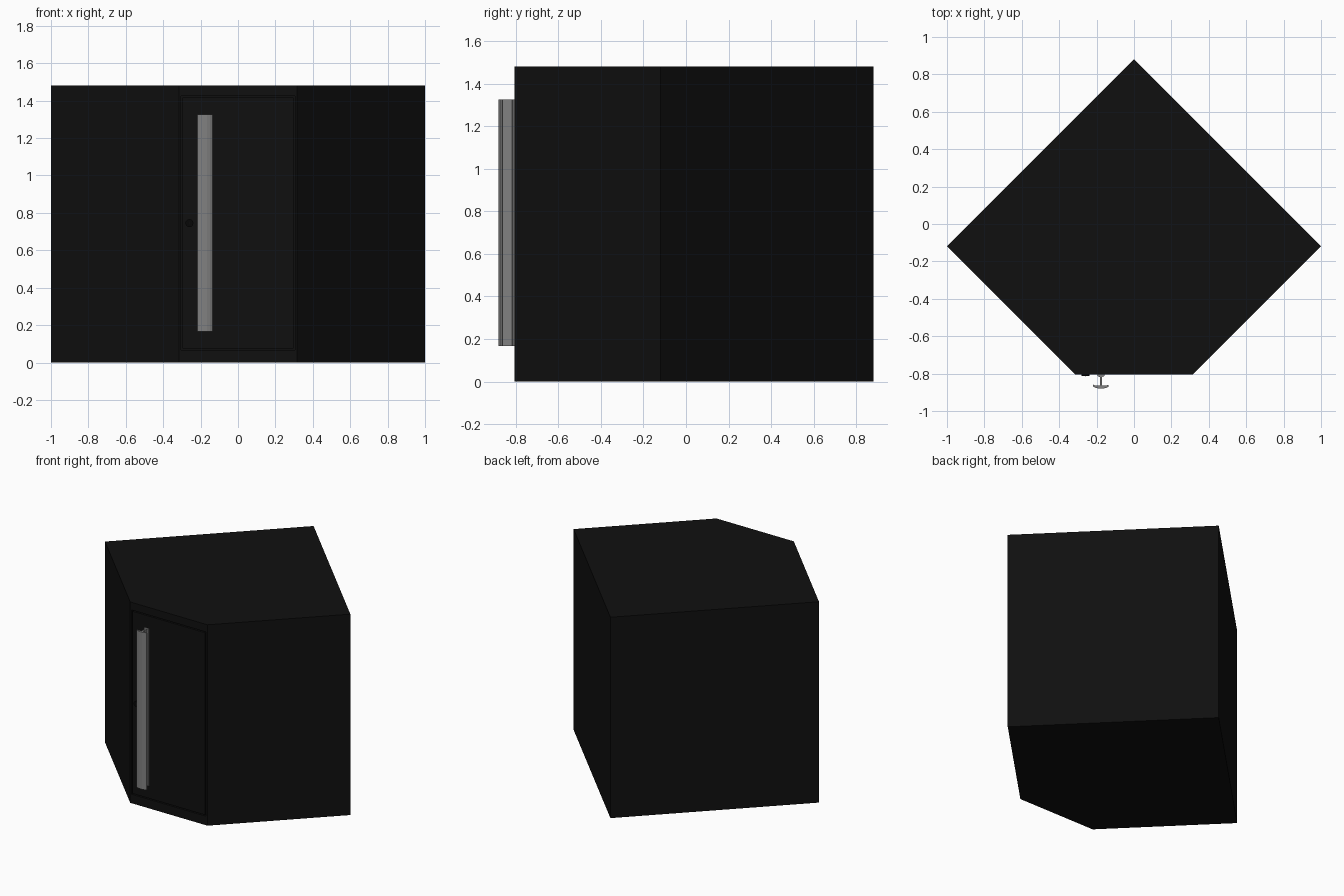
import bpy, bmesh, math
from mathutils import Vector

if "Cube" in bpy.data.objects:
    bpy.data.objects.remove(bpy.data.objects["Cube"])


def material(name, v):
    m = bpy.data.materials.new(name)
    m.diffuse_color = (v, v, v, 1)
    m.use_nodes = True
    m.node_tree.nodes["Principled BSDF"].inputs["Base Color"].default_value = m.diffuse_color
    return m


BLACK = material("black_laminate", 0.005)
DARK = material("black_lock", 0.002)
METAL = material("brushed_metal", 0.22)


def prism(name, outline, z0, z1, mat):
    """Extrude an xy outline from z0 to z1."""
    bm = bmesh.new()
    face = bm.faces.new([bm.verts.new((x, y, z0)) for x, y in outline])
    ext = bmesh.ops.extrude_face_region(bm, geom=[face])
    verts = [g for g in ext["geom"] if isinstance(g, bmesh.types.BMVert)]
    bmesh.ops.translate(bm, vec=(0, 0, z1 - z0), verts=verts)
    bmesh.ops.recalc_face_normals(bm, faces=bm.faces)
    me = bpy.data.meshes.new(name)
    bm.to_mesh(me)
    bm.free()
    ob = bpy.data.objects.new(name, me)
    bpy.context.collection.objects.link(ob)
    if mat:
        me.materials.append(mat)
    return ob


def rect(x0, x1, y0, y1):
    return [(x0, y0), (x1, y0), (x1, y1), (x0, y1)]


FRONT = -0.805

# Five-sided corner cabinet body
body = prism("cabinet_body", [(0, 0.88), (-1, -0.12), (-0.315, FRONT),
                              (0.315, FRONT), (1, -0.12)], 0, 1.48, BLACK)

# Door opening cut into the front
cutter = prism("door_opening_cutter", rect(-0.304, 0.304, FRONT - 0.1, FRONT + 0.03),
               0.066, 1.424, None)
cutter.hide_render = True
cutter.hide_set(True)
cut = body.modifiers.new("door_opening", "BOOLEAN")
cut.object = cutter
cut.operation = "DIFFERENCE"
cut.solver = "EXACT"

# Flush door, with a shadow gap all round
prism("door", rect(-0.296, 0.296, FRONT, FRONT + 0.03), 0.074, 1.416, BLACK)

# Full-height pull handle: foot, web and lipped grip, mirrored half profile
half = [(0.018, FRONT), (0.018, -0.813), (0.006, -0.818), (0.006, -0.864),
        (0.030, -0.864), (0.038, -0.859), (0.0425, -0.863),
        (0.040, -0.870), (0.028, -0.876), (0.012, -0.880)]
cx = -0.177
profile = [(cx + x, y) for x, y in half] + [(cx - x, y) for x, y in reversed(half)]
prism("door_handle", profile, 0.167, 1.325, METAL)


# Round lock with a keyway
def disc(name, r, y0, y1, mat):
    bpy.ops.mesh.primitive_cylinder_add(vertices=32, radius=r, depth=y1 - y0,
                                        location=(-0.26, (y0 + y1) / 2, 0.745),
                                        rotation=(math.pi / 2, 0, 0))
    ob = bpy.context.object
    ob.name = name
    ob.data.materials.append(mat)
    bpy.ops.object.shade_smooth_by_angle()


disc("lock", 0.021, FRONT - 0.009, FRONT + 0.005, DARK)
prism("lock_keyway", rect(-0.262, -0.258, FRONT - 0.01, FRONT), 0.737, 0.753, BLACK)
